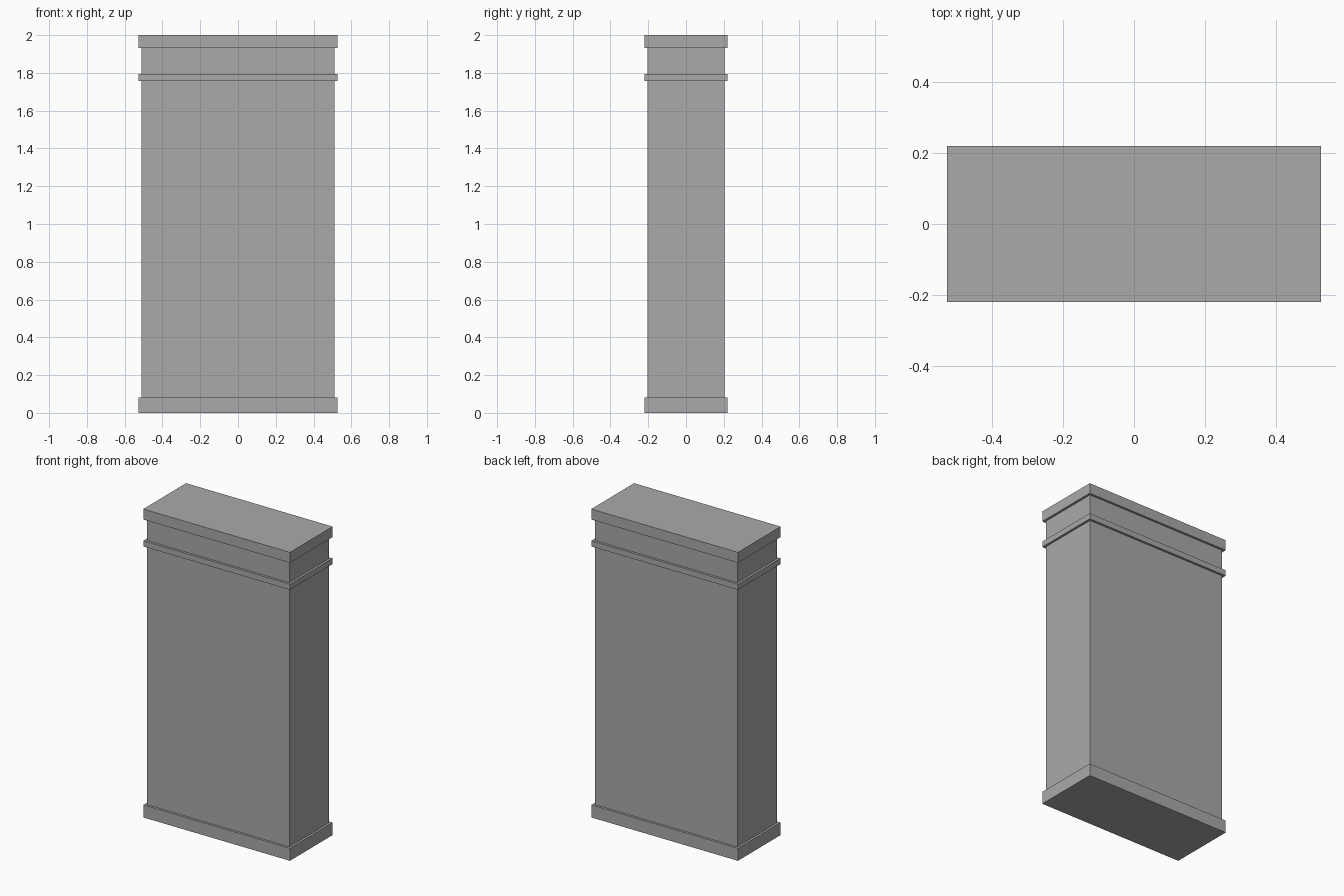
import bpy

cube = bpy.data.objects.get("Cube")
if cube:
    bpy.data.objects.remove(cube, do_unlink=True)

# Single stone colour
stone = bpy.data.materials.new("grey stone")
stone.use_nodes = True
GREY = (0.40, 0.40, 0.40, 1)
stone.diffuse_color = GREY
stone.node_tree.nodes["Principled BSDF"].inputs["Base Color"].default_value = GREY


def block(name, half_x, half_y, bottom, top):
    """Box centred on the vertical axis between two heights."""
    bpy.ops.mesh.primitive_cube_add(size=2, location=(0, 0, (bottom + top) / 2))
    obj = bpy.context.object
    obj.name = name
    obj.scale = (half_x, half_y, (top - bottom) / 2)
    bpy.ops.object.transform_apply(location=False, rotation=False, scale=True)
    obj.data.materials.append(stone)
    return obj


SHAFT = (0.511, 0.204)
TRIM = (0.526, 0.219)

# Pillar shaft between plinth and cap
block("shaft", *SHAFT, 0.081, 1.932)

# Projecting trim
for name, bottom, top in (("plinth", 0, 0.081),
                          ("neck_band", 1.757, 1.794),
                          ("cap", 1.932, 2)):
    block(name, *TRIM, bottom, top)
